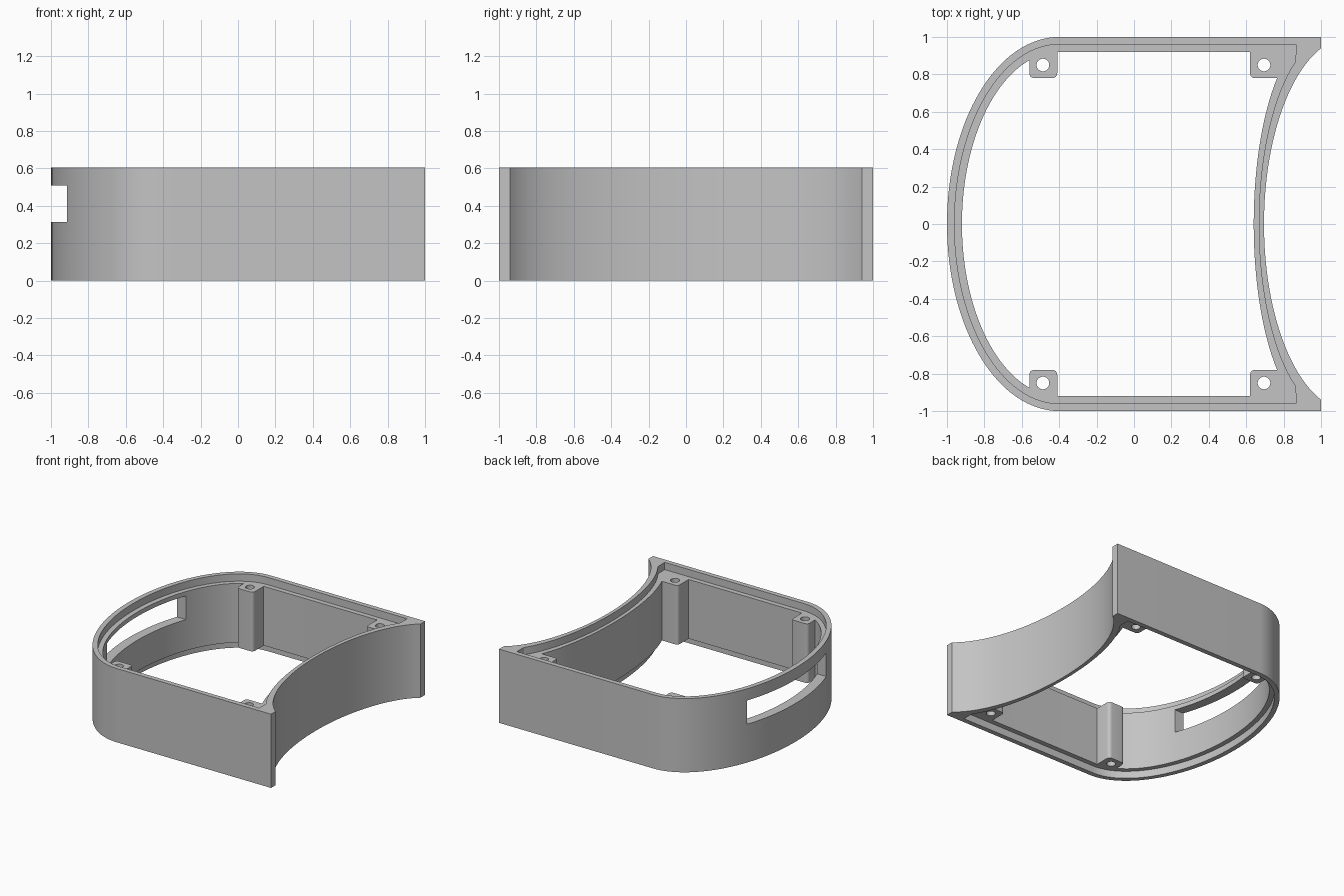
import bpy, bmesh, math
from mathutils import Vector

cube = bpy.data.objects.get("Cube")
if cube:
    bpy.data.objects.remove(cube)

HEIGHT, STEP = 0.606, 0.06

grey = bpy.data.materials.new("plain_grey")
grey.use_nodes = True
grey.diffuse_color = (0.55, 0.55, 0.55, 1)
grey.node_tree.nodes["Principled BSDF"].inputs["Base Color"].default_value = grey.diffuse_color


def prism(name, outline, z0, z1):
    """Extrude a flat outline between two heights."""
    bm = bmesh.new()
    face = bm.faces.new([bm.verts.new((x, y, z0)) for x, y in outline])
    moved = bmesh.ops.extrude_face_region(bm, geom=[face])["geom"]
    bmesh.ops.translate(bm, vec=(0, 0, z1 - z0),
                        verts=[v for v in moved if isinstance(v, bmesh.types.BMVert)])
    bmesh.ops.recalc_face_normals(bm, faces=bm.faces)
    mesh = bpy.data.meshes.new(name)
    bm.to_mesh(mesh)
    bm.free()
    mesh.materials.append(grey)
    obj = bpy.data.objects.new(name, mesh)
    bpy.context.collection.objects.link(obj)
    return obj


def combine(target, tool, operation):
    """Apply a boolean and discard the tool."""
    mod = target.modifiers.new("combine", 'BOOLEAN')
    mod.object, mod.operation, mod.solver = tool, operation, 'EXACT'
    bpy.context.view_layer.objects.active = target
    bpy.ops.object.modifier_apply(modifier=mod.name)
    bpy.data.objects.remove(tool)


def shell_outline(inset, bow_x, bow, end_x, end_y):
    """Rounded left end, straight sides, inward-bowed right end."""
    a, b = 0.6 - inset, 1 - inset
    pts = []
    for i in range(65):
        t = math.pi / 2 + math.pi * i / 64
        pts.append((-0.4 + a * math.cos(t), b * math.sin(t)))
    if end_y < b:
        pts.append((end_x, -b))
    limit = math.asin(end_y)
    for i in range(49):
        t = limit * (i / 24 - 1)
        pts.append((bow_x + bow * (1 - math.cos(t)), math.sin(t)))
    if end_y < b:
        pts.append((end_x, b))
    return pts


def rounded(corners, r=0.03):
    """Round every corner of a polygon."""
    pts = []
    for i, c in enumerate(corners):
        c = Vector(c)
        p = c + (Vector(corners[i - 1]) - c).normalized() * r
        q = c + (Vector(corners[(i + 1) % len(corners)]) - c).normalized() * r
        for k in range(7):
            t = k / 6
            pts.append(tuple(p * (1 - t) ** 2 + c * 2 * t * (1 - t) + q * t * t))
    return pts


def end_of(bow_x, bow, y):
    return bow_x + bow * (1 - math.sqrt(1 - y * y))


# Outer wall, hollowed right through
frame = prism("frame", shell_outline(0, 0.695, 0.463, 1, 0.94), 0, HEIGHT)
cavity = shell_outline(0.08, 0.64, 0.335, end_of(0.64, 0.335, 0.919), 0.919)
combine(frame, prism("cavity", cavity, -0.1, HEIGHT + 0.1), 'DIFFERENCE')

# Screw posts in the four corners
left_post = [(-0.56, 0.78), (-0.41, 0.78), (-0.41, 0.95), (-0.56, 0.95)]
right_post = [(0.62, 0.78), (0.79, 0.78), (0.86, 0.95), (0.62, 0.95)]
for side in (1, -1):
    for post in (left_post, right_post):
        outline = [(x, y * side) for x, y in rounded(post)]
        combine(frame, prism("post", outline, 0, HEIGHT), 'UNION')

# Stepped seats for the lids, above and below
seat = shell_outline(0.04, 0.667, 0.39, 0.866, 0.869)
for z0, z1 in ((-0.1, STEP), (HEIGHT - STEP, HEIGHT + 0.1)):
    combine(frame, prism("seat", seat, z0, z1), 'DIFFERENCE')

# Screw holes
for side in (1, -1):
    for x in (-0.487, 0.695):
        hole = [(x + 0.034 * math.cos(k * math.tau / 24),
                 0.85 * side + 0.034 * math.sin(k * math.tau / 24)) for k in range(24)]
        combine(frame, prism("hole", hole, -0.1, HEIGHT + 0.1), 'DIFFERENCE')

# Wide slot in the rounded end
slot = [(-1.1, -0.513), (-0.7, -0.513), (-0.7, 0.513), (-1.1, 0.513)]
combine(frame, prism("slot", slot, 0.315, 0.51), 'DIFFERENCE')

bpy.ops.object.select_all(action='DESELECT')
frame.select_set(True)
bpy.context.view_layer.objects.active = frame
bpy.ops.object.shade_smooth_by_angle(angle=math.radians(25))
